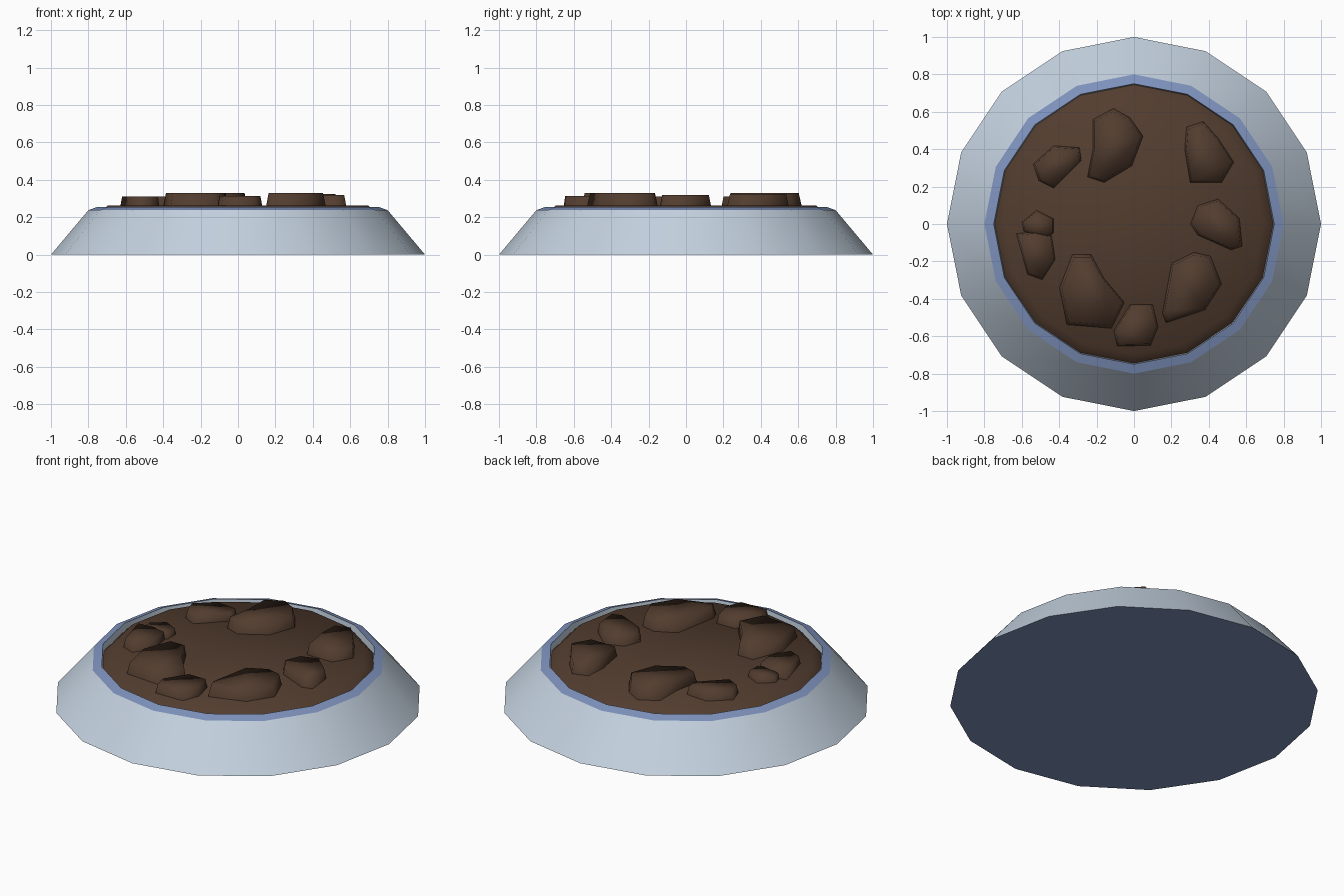
import bpy
import math

if "Cube" in bpy.data.objects:
    bpy.data.objects.remove(bpy.data.objects["Cube"])

SIDES = 16


def material(name, rgb):
    m = bpy.data.materials.new(name)
    m.diffuse_color = (*rgb, 1.0)
    m.use_nodes = True
    m.node_tree.nodes["Principled BSDF"].inputs["Base Color"].default_value = m.diffuse_color
    return m


pale = material("pale blue grey", (0.55, 0.64, 0.74))
blue = material("muted blue", (0.21, 0.29, 0.51))
brown = material("dark brown", (0.085, 0.046, 0.028))


def skin(name, rings, mat, cap=False, smooth=True):
    """Join counter-clockwise rings of points, optionally closing the last one."""
    n = len(rings[0])
    verts = [p for r in rings for p in r]
    faces = []
    for i in range(len(rings) - 1):
        for j in range(n):
            k = (j + 1) % n
            faces.append((i * n + j, i * n + k, (i + 1) * n + k, (i + 1) * n + j))
    if cap:
        faces.append(tuple(range((len(rings) - 1) * n, len(rings) * n)))
    mesh = bpy.data.meshes.new(name)
    mesh.from_pydata(verts, [], faces)
    mesh.materials.append(mat)
    for p in mesh.polygons:
        p.use_smooth = smooth
    ob = bpy.data.objects.new(name, mesh)
    bpy.context.collection.objects.link(ob)
    return ob


def ring(r, z, direction=1):
    return [(r * math.cos(direction * 2 * math.pi * j / SIDES),
             r * math.sin(direction * 2 * math.pi * j / SIDES), z)
            for j in range(SIDES)]


# Bowl: sloped outside, rim, inner wall and underside
skin("bowl_outside", [ring(1.0, 0), ring(0.80, 0.238)], pale)
skin("bowl_rim", [ring(0.80, 0.238), ring(0.75, 0.256)], blue)
skin("bowl_inner_wall", [ring(0.75, 0.256), ring(0.742, 0.19)], pale)
skin("bowl_underside", [ring(1.0, 0, -1)], blue, cap=True, smooth=False)

# Filling: flat surface with a rounded-down edge
skin("filling", [ring(0.745, 0.215), ring(0.695, 0.264)], brown, cap=True)


# Chunks: smooth tapered slabs lying on the filling (clockwise outlines)
def chunk(name, top, outline):
    pts = outline[::-1]
    cx = sum(p[0] for p in pts) / len(pts)
    cy = sum(p[1] for p in pts) / len(pts)

    def level(s, z):
        return [(cx + (x - cx) * s, cy + (y - cy) * s, z) for x, y in pts]

    skin(name, [level(1.0, 0.255), level(0.91, top)], brown, cap=True)


chunk("chunk_back", 0.33, [(-.22, .56), (-.11, .62), (-.02, .57), (.05, .47),
                           (-.01, .31), (-.16, .22), (-.25, .25), (-.22, .40)])
chunk("chunk_back_left", 0.312, [(-.54, .32), (-.43, .42), (-.29, .41), (-.28, .34),
                                 (-.36, .26), (-.43, .19), (-.51, .23)])
chunk("chunk_back_right", 0.325, [(.28, .52), (.37, .55), (.45, .46), (.535, .33),
                                  (.47, .22), (.30, .22), (.27, .40)])
chunk("chunk_right", 0.318, [(.30, 0), (.34, .10), (.45, .135), (.565, .03),
                             (.58, -.12), (.52, -.14), (.34, -.06)])
chunk("chunk_front_right", 0.33, [(.15, -.48), (.20, -.21), (.32, -.15), (.41, -.17),
                                  (.47, -.32), (.38, -.46), (.17, -.53)])
chunk("chunk_front", 0.315, [(-.11, -.57), (-.02, -.43), (.10, -.43), (.13, -.55),
                             (.09, -.65), (-.09, -.655)])
chunk("chunk_front_left", 0.33, [(-.40, -.34), (-.33, -.16), (-.23, -.16), (-.16, -.29),
                                 (-.05, -.42), (-.12, -.56), (-.36, -.54)])
chunk("chunk_left", 0.312, [(-.63, -.05), (-.53, -.04), (-.44, -.06), (-.42, -.19),
                            (-.49, -.30), (-.57, -.27)])
chunk("chunk_left_small", 0.298, [(-.60, .01), (-.52, .075), (-.43, .03), (-.43, -.05),
                                  (-.48, -.08), (-.59, -.04)])
